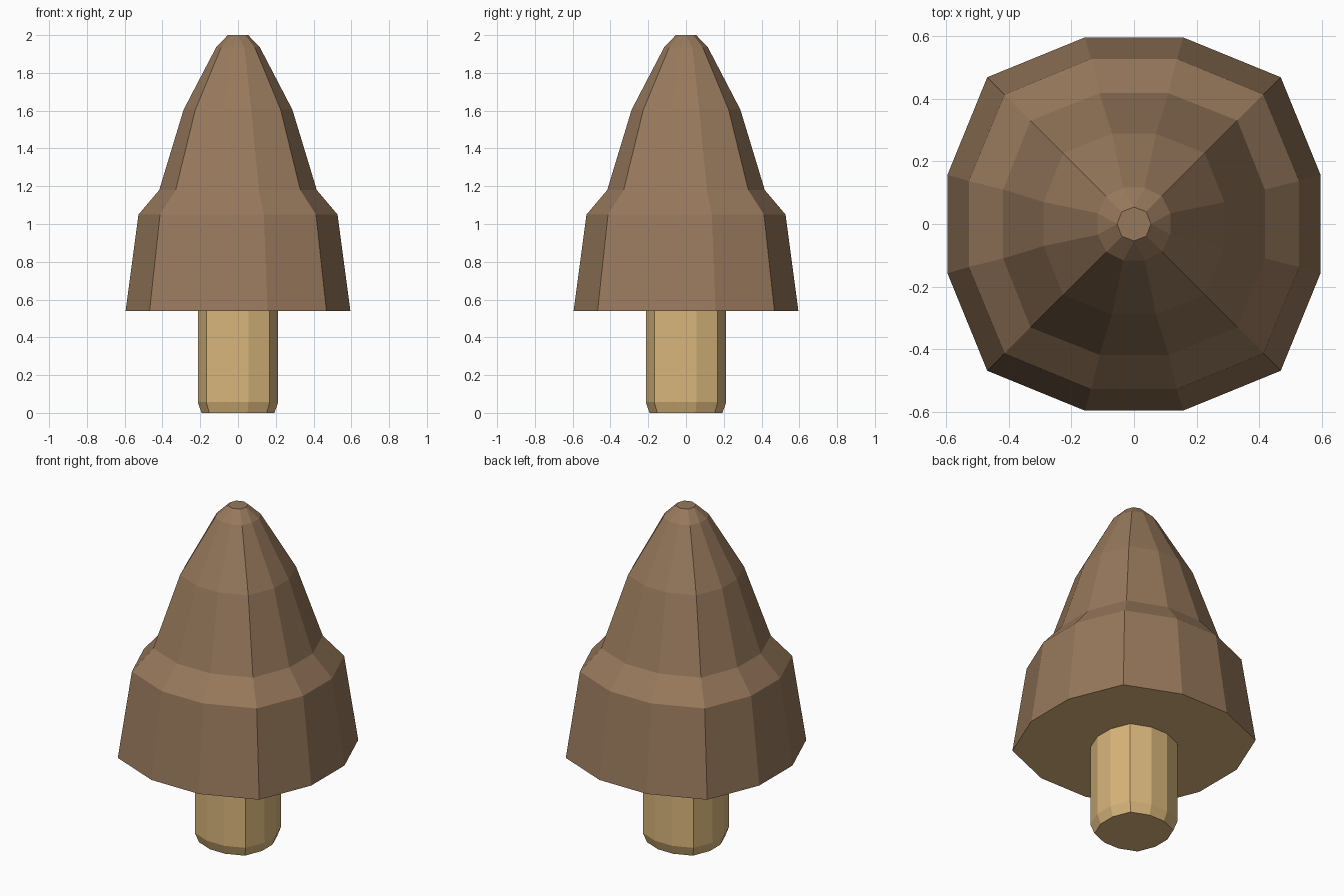
import bpy, bmesh

if "Cube" in bpy.data.objects:
    bpy.data.objects.remove(bpy.data.objects["Cube"])


def material(name, rgb):
    m = bpy.data.materials.new(name)
    m.diffuse_color = (*rgb, 1)
    m.use_nodes = True
    m.node_tree.nodes["Principled BSDF"].inputs["Base Color"].default_value = m.diffuse_color
    return m


brown = material("brown", (0.31, 0.19, 0.107))
tan = material("tan", (0.70, 0.47, 0.20))


def ring(a, w, c, z):
    """12-sided squarish ring: a = side distance, w = half side width, c = corner."""
    pts, x, y = [], 1, 0
    for _ in range(4):
        for u, v in ((a, -w), (a, w), (c, c)):
            pts.append((u * x - v * y, u * y + v * x, z))
        x, y = -y, x
    return pts


def loft(name, rings, mats, bottom_mat=0):
    bm = bmesh.new()
    loops = [[bm.verts.new(p) for p in ring(*r)] for r in rings]
    for lo, hi in zip(loops, loops[1:]):
        for i in range(12):
            j = (i + 1) % 12
            bm.faces.new((lo[i], lo[j], hi[j], hi[i]))
    bm.faces.new(loops[0][::-1]).material_index = bottom_mat
    bm.faces.new(loops[-1])
    # pairs of side points meet at a ring whose side width is zero
    bmesh.ops.remove_doubles(bm, verts=bm.verts, dist=1e-4)
    bmesh.ops.recalc_face_normals(bm, faces=bm.faces)
    me = bpy.data.meshes.new(name)
    bm.to_mesh(me)
    bm.free()
    for m in mats:
        me.materials.append(m)
    ob = bpy.data.objects.new(name, me)
    bpy.context.collection.objects.link(ob)
    return ob


# Stepped pointed cap with a tan underside
loft("cap", [
    (0.595, 0.157, 0.468, 0.54),
    (0.527, 0.137, 0.413, 1.05),
    (0.417, 0.110, 0.330, 1.18),
    (0.288, 0.070, 0.226, 1.605),
    (0.116, 0.034, 0.089, 1.935),
    (0.054, 0.000, 0.039, 2.0),
], [brown, tan], bottom_mat=1)

# Stem with a chamfered foot
loft("stem", [
    (0.193, 0.050, 0.152, 0.0),
    (0.213, 0.056, 0.168, 0.057),
    (0.213, 0.056, 0.168, 0.54),
], [tan])
